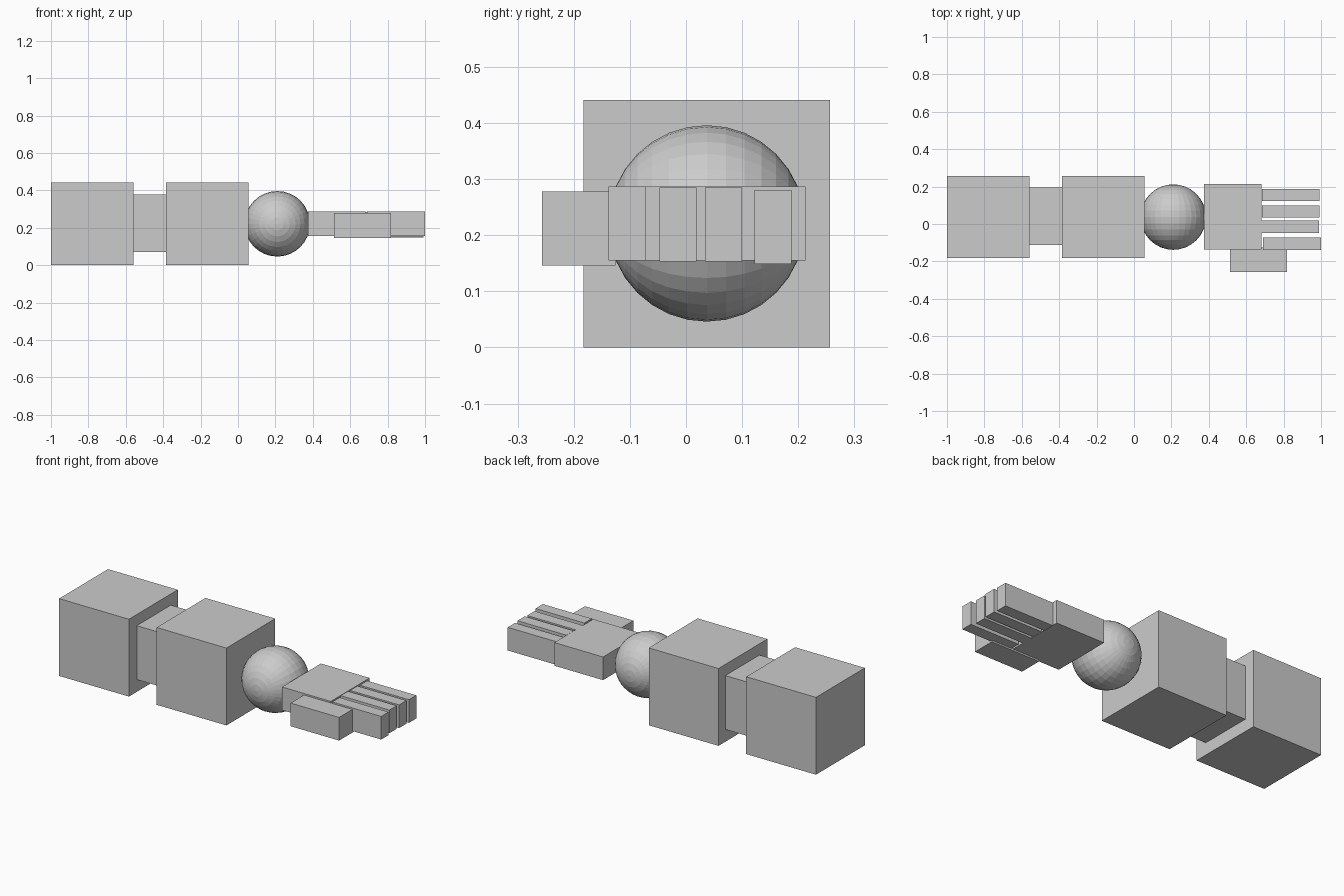
import bpy
from math import radians

if "Cube" in bpy.data.objects:
    bpy.data.objects.remove(bpy.data.objects["Cube"])


def box(name, x, y, z):
    """Box from (min, max) ranges on each axis."""
    ranges = (x, y, z)
    bpy.ops.mesh.primitive_cube_add(size=1, location=[(a + b) / 2 for a, b in ranges])
    ob = bpy.context.object
    ob.name = name
    ob.scale = [b - a for a, b in ranges]
    bpy.ops.object.transform_apply(location=False, rotation=False, scale=True)
    return ob


# Two large arm blocks
for name, x0 in (("upper_arm", -1.0), ("forearm", -0.385)):
    box(name, (x0, x0 + 0.44), (-0.183, 0.257), (0, 0.441))

# Elbow cube, sunk into both arm blocks
box("elbow", (-0.626, -0.319), (-0.112, 0.195), (0.07, 0.377))

# Faceted wrist ball, poles along y
bpy.ops.mesh.primitive_uv_sphere_add(segments=32, ring_count=16, radius=0.175,
                                     location=(0.21, 0.037, 0.221),
                                     rotation=(radians(90), 0, 0))
bpy.context.object.name = "wrist"

# Palm and thumb
box("palm", (0.374, 0.681), (-0.137, 0.213), (0.155, 0.287))
box("thumb", (0.512, 0.818), (-0.257, -0.126), (0.146, 0.278))

# Four fingers: start x, start y, base z
fingers = ((0.691, -0.138, 0.155), (0.679, -0.047, 0.153),
           (0.684, 0.034, 0.153), (0.684, 0.122, 0.149))
for i, (x, y, z) in enumerate(fingers, 1):
    box(f"finger_{i}", (x, x + 0.309), (y, y + 0.066), (z, z + 0.132))
